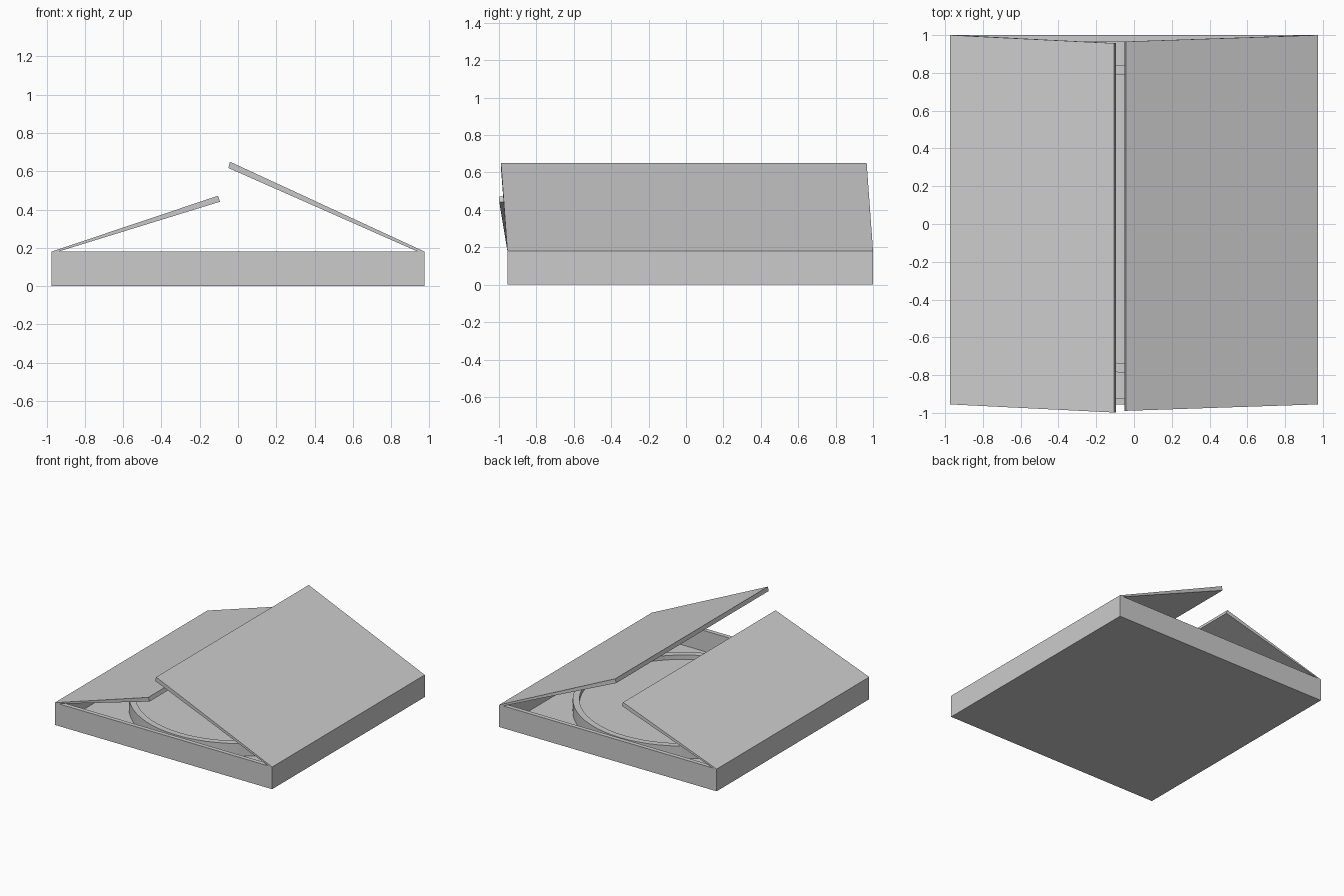
import bpy, bmesh, math

if "Cube" in bpy.data.objects:
    bpy.data.objects.remove(bpy.data.objects["Cube"])

FRONT, BACK, HALF, RIM, WALL = -0.955, 1.0, 0.975, 0.18, 0.035
MID_Y = 0.027


def make_object(name, bm):
    bmesh.ops.recalc_face_normals(bm, faces=bm.faces[:])
    mesh = bpy.data.meshes.new(name)
    bm.to_mesh(mesh)
    bm.free()
    ob = bpy.data.objects.new(name, mesh)
    bpy.context.collection.objects.link(ob)
    return ob


def loft(name, rings, closed=False):
    """Skin matching loops of points; cap the ends or close the chain."""
    bm = bmesh.new()
    loops = [[bm.verts.new(p) for p in ring] for ring in rings]
    n = len(loops[0])
    pairs = list(zip(loops, loops[1:]))
    if closed:
        pairs.append((loops[-1], loops[0]))
    for a, b in pairs:
        for i in range(n):
            j = (i + 1) % n
            bm.faces.new((a[i], a[j], b[j], b[i]))
    if not closed:
        bm.faces.new(loops[0])
        bm.faces.new(loops[-1])
    return make_object(name, bm)


def rectangle(inset, z):
    x, y0, y1 = HALF - inset, FRONT + inset, BACK - inset
    return [(-x, y0, z), (x, y0, z), (x, y1, z), (-x, y1, z)]


def circle(r, z, n=64):
    return [(r * math.cos(2 * math.pi * i / n),
             MID_Y + r * math.sin(2 * math.pi * i / n), z) for i in range(n)]


def flap(name, profile, shift):
    """Lid half hinged on the rim; its free edge is skewed towards the front."""
    loft(name, [[(x, y + (shift if z > RIM else 0), z) for x, z in profile]
                for y in (FRONT, BACK)])


# Open tray with thin walls
loft("tray", [rectangle(0, 0), rectangle(0, RIM), rectangle(WALL, RIM), rectangle(WALL, 0.012)])

# Raised round rim with a recessed disc inside it
disc = loft("round_rim_and_disc", [circle(0.817, 0.012), circle(0.817, 0.115),
                                   circle(0.768, 0.115), circle(0.768, 0.08)])

# Two half-open lid flaps
flap("left_flap", [(-HALF, RIM), (-HALF + WALL, RIM), (-0.094, 0.441), (-0.105, 0.472)], -0.043)
flap("right_flap", [(HALF, RIM), (HALF - WALL, RIM), (-0.05, 0.617), (-0.042, 0.65)], -0.034)
